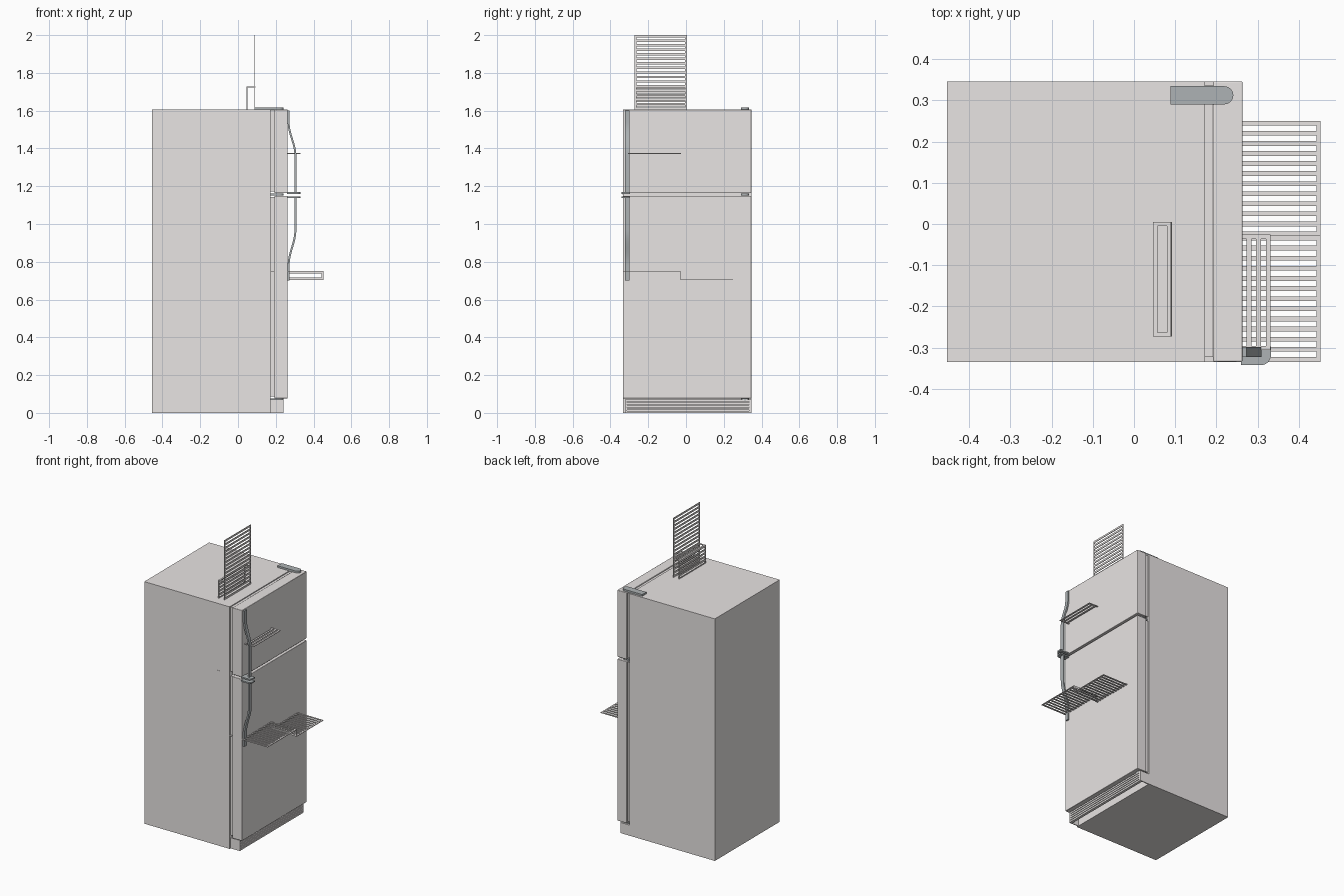
import bpy, bmesh, math
from mathutils import Vector

if "Cube" in bpy.data.objects:
    bpy.data.objects.remove(bpy.data.objects["Cube"])


def material(name, rgb):
    m = bpy.data.materials.new(name)
    m.diffuse_color = (*rgb, 1)
    m.use_nodes = True
    m.node_tree.nodes["Principled BSDF"].inputs["Base Color"].default_value = m.diffuse_color
    return m


WHITE = material("warm_white", (0.81, 0.78, 0.77))
GREY = material("cool_grey", (0.42, 0.45, 0.46))


def add_box(bm, lo, hi):
    lo, hi = Vector(lo), Vector(hi)
    r = bmesh.ops.create_cube(bm, size=1)
    for v in r["verts"]:
        v.co = Vector([(lo[i] + hi[i]) / 2 + v.co[i] * (hi[i] - lo[i]) for i in range(3)])


def finish(bm, name, bevel=0, smooth=False, mat=WHITE):
    bmesh.ops.recalc_face_normals(bm, faces=bm.faces[:])
    me = bpy.data.meshes.new(name)
    bm.to_mesh(me)
    bm.free()
    me.materials.append(mat)
    ob = bpy.data.objects.new(name, me)
    bpy.context.collection.objects.link(ob)
    if bevel:
        m = ob.modifiers.new("bevel", "BEVEL")
        m.width, m.segments = bevel, 2
    if smooth:
        bpy.context.view_layer.objects.active = ob
        ob.select_set(True)
        bpy.ops.object.shade_smooth_by_angle(angle=math.radians(35))
        ob.select_set(False)
    return ob


def boxes(name, items, bevel=0):
    bm = bmesh.new()
    for lo, hi in items:
        add_box(bm, lo, hi)
    return finish(bm, name, bevel, bevel > 0)


def panel(bm, o, u, v, n, bar=0.0115, end=0.01, t=0.004):
    """Slotted sheet: n slots running along u, repeated along v."""
    o, u, v = Vector(o), Vector(u), Vector(v)
    L, W = u.length, v.length
    uh, vh = u / L, v / W
    half = uh.cross(vh) * t / 2

    def bar_box(u0, u1, v0, v1):
        a, b = o + uh * u0 + vh * v0 - half, o + uh * u1 + vh * v1 + half
        add_box(bm, [min(p) for p in zip(a, b)], [max(p) for p in zip(a, b)])
    pitch = (W - bar) / n
    for i in range(n + 1):
        bar_box(end, L - end, i * pitch, i * pitch + bar)
    bar_box(0, end, 0, W)
    bar_box(L - end, L, 0, W)


def rack(name, panels):
    bm = bmesh.new()
    for p in panels:
        panel(bm, *p)
    return finish(bm, name)


def slab(name, outline, z0, z1):
    """Horizontal plate extruded from an outline."""
    bm = bmesh.new()
    f = bm.faces.new([bm.verts.new((x, y, z0)) for x, y in outline])
    r = bmesh.ops.extrude_face_region(bm, geom=[f])
    for v in r["geom"]:
        if isinstance(v, bmesh.types.BMVert):
            v.co.z = z1
    # the extrusion keeps the starting face, so the plate is closed
    return finish(bm, name, 0, True, GREY)


def arc(cx, cy, r, a0, a1, n=8):
    return [(cx + r * math.cos(math.radians(a0 + (a1 - a0) * i / n)),
             cy + r * math.sin(math.radians(a0 + (a1 - a0) * i / n))) for i in range(n + 1)]


Y0, Y1 = -0.334, 0.346

# Cabinet, gaskets and doors
boxes("cabinet", [((-0.454, Y0, 0), (0.172, Y1, 1.606))])
for name, z0, z1 in (("fridge", 0.076, 1.149), ("freezer", 1.163, 1.606)):
    boxes(name + "_gasket", [((0.17, Y0 + 0.012, z0 + 0.01), (0.194, Y1 - 0.01, z1 - 0.006))])
    boxes(name + "_door", [((0.192, Y0, z0), (0.263, Y1, z1))], 0.003)

# Toe grille: hollow louvred front, open underneath
grille = [((0.17, Y0 + 0.01, 0), (0.24, Y0 + 0.016, 0.07)),
          ((0.17, Y1 - 0.006, 0), (0.24, Y1, 0.07)),
          ((0.17, Y0 + 0.01, 0.064), (0.24, Y1, 0.07)),
          ((0.222, Y0 + 0.01, 0.004), (0.226, Y1, 0.07)),
          ((0.22, Y0 + 0.01, 0), (0.24, Y0 + 0.022, 0.07)),
          ((0.22, Y1 - 0.012, 0), (0.24, Y1, 0.07))]
for i in range(5):
    grille.append(((0.222, Y0 + 0.01, 0.0148 * i), (0.24, Y1, 0.0148 * i + 0.011)))
boxes("toe_grille", grille)

# Hinges: top cover, middle and bottom plates
hr = 0.022
for name, x0, z0, z1 in (("top_hinge", 0.088, 1.604, 1.618),
                         ("middle_hinge", 0.165, 1.151, 1.161),
                         ("bottom_hinge", 0.165, 0.066, 0.076)):
    slab(name, [(x0, 0.312 - hr), *arc(0.241 - hr, 0.312, hr, -90, 90), (x0, 0.312 + hr)], z0, z1)


# Handles: curved strips swept along the door, with rounded end caps
def handle(name, path):
    bm = bmesh.new()
    rings = []
    for i, (x, z) in enumerate(path):
        a, b = path[max(i - 1, 0)], path[min(i + 1, len(path) - 1)]
        t = Vector((b[0] - a[0], b[1] - a[1])).normalized()
        n = Vector((t.y, -t.x)) * 0.005
        rings.append([bm.verts.new((x + s * n.x, y, z + s * n.y))
                      for s, y in ((-1, -0.322), (1, -0.322), (1, -0.298), (-1, -0.298))])
    for r, q in zip(rings, rings[1:]):
        for k in range(4):
            bm.faces.new((r[k], r[(k + 1) % 4], q[(k + 1) % 4], q[k]))
    bm.faces.new(rings[0])
    bm.faces.new(rings[-1])
    finish(bm, name, 0, True, GREY)


def handle_path(z_out, z_in, z_bend_in, z_bend_out):
    pts = [(0.268, z_out)]
    for i in range(13):
        f = i / 12
        pts.append((0.268 + 0.036 * (0.5 - 0.5 * math.cos(math.pi * f)),
                    z_bend_out + (z_bend_in - z_bend_out) * f))
    return pts + [(0.304, z_in)]


handle("freezer_handle", handle_path(1.60, 1.165, 1.36, 1.54))
handle("fridge_handle", handle_path(0.70, 1.145, 0.97, 0.78))
cap = [(0.26, -0.342), *arc(0.308, -0.318, 0.024, -90, 0), (0.332, -0.297), (0.26, -0.297)]
slab("freezer_handle_cap", cap, 1.160, 1.169)
slab("fridge_handle_cap", cap, 1.137, 1.146)

# Stepped shelf reaching out through the fridge door
rack("stepped_shelf", [
    ((0.0, -0.03, 0.705), (0.452, 0, 0), (0, 0.28, 0), 11),
    ((0.0, Y0, 0.75), (0.452, 0, 0), (0, 0.306, 0), 12),
    ((0.0, -0.03, 0.705), (0.452, 0, 0), (0, 0, 0.045), 1)])

# Small freezer shelf
rack("freezer_shelf", [((0.04, -0.306, 1.373), (0, 0.28, 0), (0.291, 0, 0), 12)])

# Folded rack standing through the roof
rack("upright_rack", [
    ((0.089, -0.273, 1.51), (0, 0.278, 0), (0, 0, 0.49), 20),
    ((0.048, -0.273, 1.51), (0, 0.278, 0), (0, 0, 0.215), 9),
    ((0.046, -0.273, 1.725), (0, 0.278, 0), (0.046, 0, 0), 1)])

# Thin shelf edge showing at the cabinet side
boxes("side_shelf_edge", [((0.06, Y0 - 0.001, 1.157), (0.105, -0.2, 1.162))])
